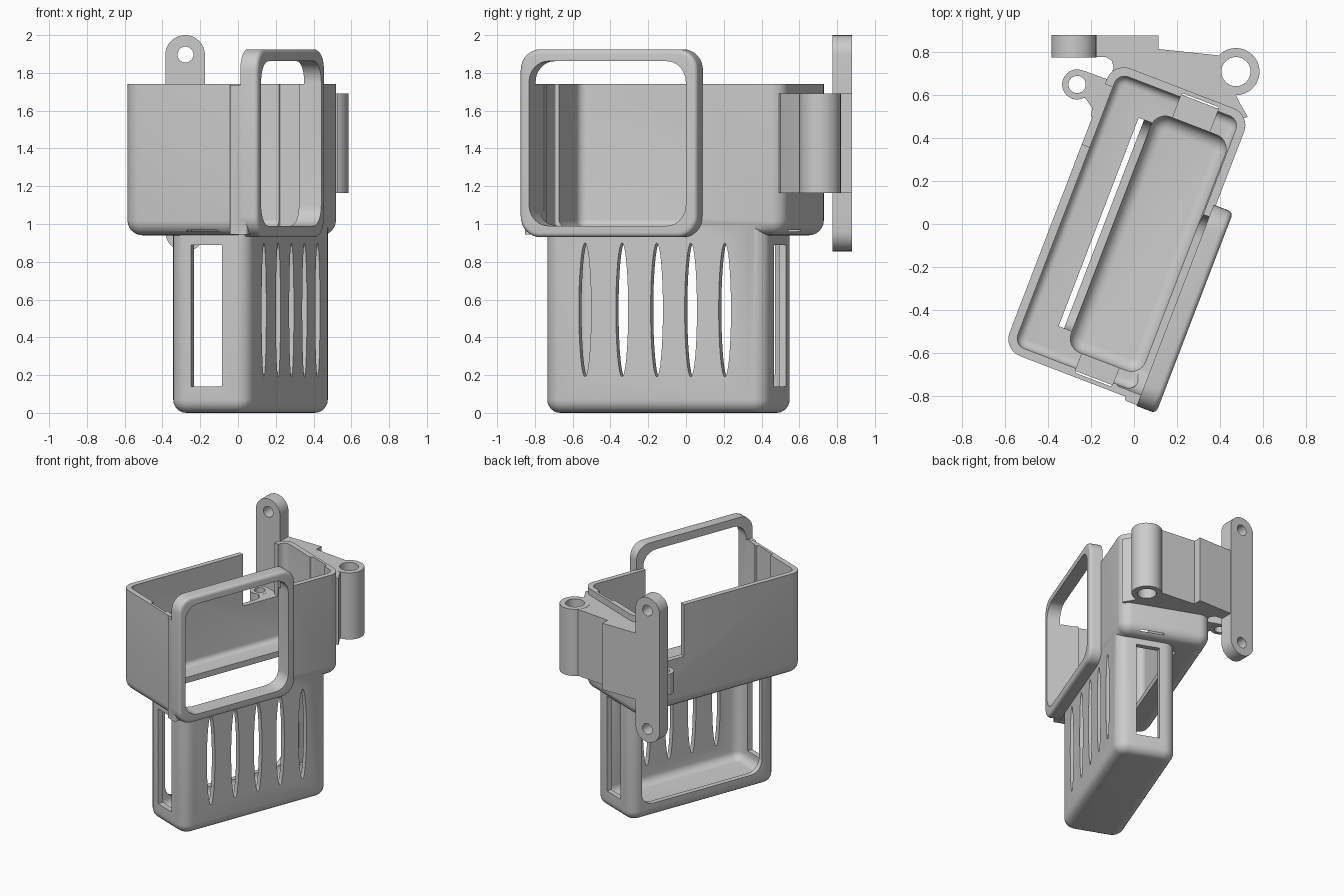
import bpy, bmesh
from math import pi, cos, sin, radians
from mathutils import Matrix, Vector

if "Cube" in bpy.data.objects:
    bpy.data.objects.remove(bpy.data.objects["Cube"])

TURN = Matrix.Rotation(radians(-21), 4, 'Z')   # the holder is turned about z
IDENT = Matrix.Identity(4)


def finish(name, bm, mat):
    bm.transform(mat)
    bmesh.ops.recalc_face_normals(bm, faces=bm.faces[:])
    me = bpy.data.meshes.new(name)
    bm.to_mesh(me)
    bm.free()
    ob = bpy.data.objects.new(name, me)
    bpy.context.collection.objects.link(ob)
    return ob


def rbox(name, lo, hi, axis=2, r=0.0, edge=0.0, side=-1, mat=TURN):
    """Box rounded along one axis; 'edge' also rounds the rim of one end cap."""
    bm = bmesh.new()
    bmesh.ops.create_cube(bm, size=1)
    for v in bm.verts:
        v.co = Vector([(lo[i] + hi[i]) / 2 + v.co[i] * (hi[i] - lo[i]) for i in range(3)])
    if r:
        es = [e for e in bm.edges if abs(e.verts[0].co[axis] - e.verts[1].co[axis]) > 1e-4]
        bmesh.ops.bevel(bm, geom=es, offset=r, segments=8, profile=0.5, affect='EDGES')
    if edge:
        end = lo[axis] if side < 0 else hi[axis]
        es = [e for e in bm.edges if all(abs(v.co[axis] - end) < 1e-5 for v in e.verts)]
        bmesh.ops.bevel(bm, geom=es, offset=edge, segments=6, profile=0.5, affect='EDGES')
    return finish(name, bm, mat)


def prism(name, pts, axis, lo, hi, mat=IDENT):
    """Extrude a 2D outline along x, y or z."""
    put = {0: lambda a, b, t: (t, a, b), 1: lambda a, b, t: (a, t, b), 2: lambda a, b, t: (a, b, t)}[axis]
    bm = bmesh.new()
    rings = [[bm.verts.new(put(a, b, t)) for a, b in pts] for t in (lo, hi)]
    n = len(pts)
    bm.faces.new(rings[0])
    bm.faces.new(rings[1])
    for i in range(n):
        j = (i + 1) % n
        bm.faces.new((rings[0][i], rings[0][j], rings[1][j], rings[1][i]))
    return finish(name, bm, mat)


def oval(cx, cy, rx, ry, n=32):
    return [(cx + rx * cos(2 * pi * i / n), cy + ry * sin(2 * pi * i / n)) for i in range(n)]


def combine(body, others, op):
    bpy.context.view_layer.objects.active = body
    for o in others:
        m = body.modifiers.new(op, 'BOOLEAN')
        m.operation, m.object, m.solver = op, o, 'EXACT'
        bpy.ops.object.modifier_apply(modifier=m.name)
        bpy.data.objects.remove(o)


# upper tray, lower holder and side frame as solids
body = rbox("holder_body", (-.36, -.765, .94), (.325, .67, 1.74), r=.085, edge=.08)
# outline of the wall strap: a long rounded bar
strap = ([(-.28 + .105 * cos(pi * i / 16), 1.895 + .105 * sin(pi * i / 16)) for i in range(17)] +
         [(-.28 - .105 * cos(pi * i / 16), .96 - .105 * sin(pi * i / 16)) for i in range(17)])
arm = [(-.28, .878), (.115, .878), (.115, .815), (.4, .785), (.5, .7), (.475, .6), (.495, .56),
       (.53, .5), (.4, .45), (-.05, .62), (-.105, .69), (-.095, .735), (-.105, .762), (-.13, .777), (-.28, .777)]
solids = [
    rbox("lower_holder", (-.13, -.692, 0), (.32, .566, 1.0), r=.09, edge=.07),
    rbox("frame_corner", (.25, -.783, .945), (.35, -.6, 1.735), r=.015),
    rbox("side_frame", (.315, -.787, .93), (.412, .217, 1.925), axis=0, r=.11, edge=.025, side=1),
    prism("bracket_arm", arm, 2, 1.165, 1.69),
    prism("hinge_tube", oval(.475, .71, .11, .11), 2, 1.164, 1.691),
    prism("wall_strap", strap, 1, .775, .88),
    prism("small_lug", oval(-.265, .65, .07, .07), 2, 1.165, 1.33),
    prism("lug_web", [(-.235, .715), (-.1, .665), (-.1, .5), (-.2, .5), (-.195, .54), (-.225, .585), (-.27, .6)],
          2, 1.166, 1.329),
]
combine(body, solids, 'UNION')

# hollows, windows, slots and holes
cutters = [
    rbox("tray_hollow", (-.32, -.725, .985), (.285, .63, 2.6), r=.05, edge=.04),
    rbox("lower_hollow", (-.09, -.65, .05), (.28, .526, 1.3), r=.07, edge=.06),
    rbox("frame_opening", (.2, -.732, .99), (.6, .157, 1.862), axis=0, r=.11),
    rbox("rear_window", (-.157, -.57, .11), (-.05, .47, 1.25), axis=0, r=.1),
    rbox("end_slots", (0, -.9, .14), (.175, .8, .89)),
    rbox("end_grooves", (-.01, -.745, .96), (.175, .65, 1.9), r=.01),
    rbox("wall_notch", (-.5, .26, 1.331), (-.29, .56, 2.0)),
    prism("tube_hole", oval(.475, .71, .068, .068), 2, 1, 2),
    prism("lug_hole", oval(-.265, .65, .04, .04), 2, 1, 1.5),
]
cutters += [prism("vent_slot", oval(v, .545, .035, .355), 0, .2, .5, TURN)
            for v in (-.45, -.24, -.043, .15, .343)]
cutters += [prism("screw_hole", oval(-.278, z, .042, .042), 1, .7, 1) for z in (.96, 1.897)]
for c in cutters:
    c.hide_render = True
# the end slots must stay below the tray and clear of the arm
combine(body, cutters, 'DIFFERENCE')

bpy.ops.object.select_all(action='DESELECT')
body.select_set(True)
bpy.context.view_layer.objects.active = body
bpy.ops.object.shade_smooth_by_angle(angle=radians(30))
